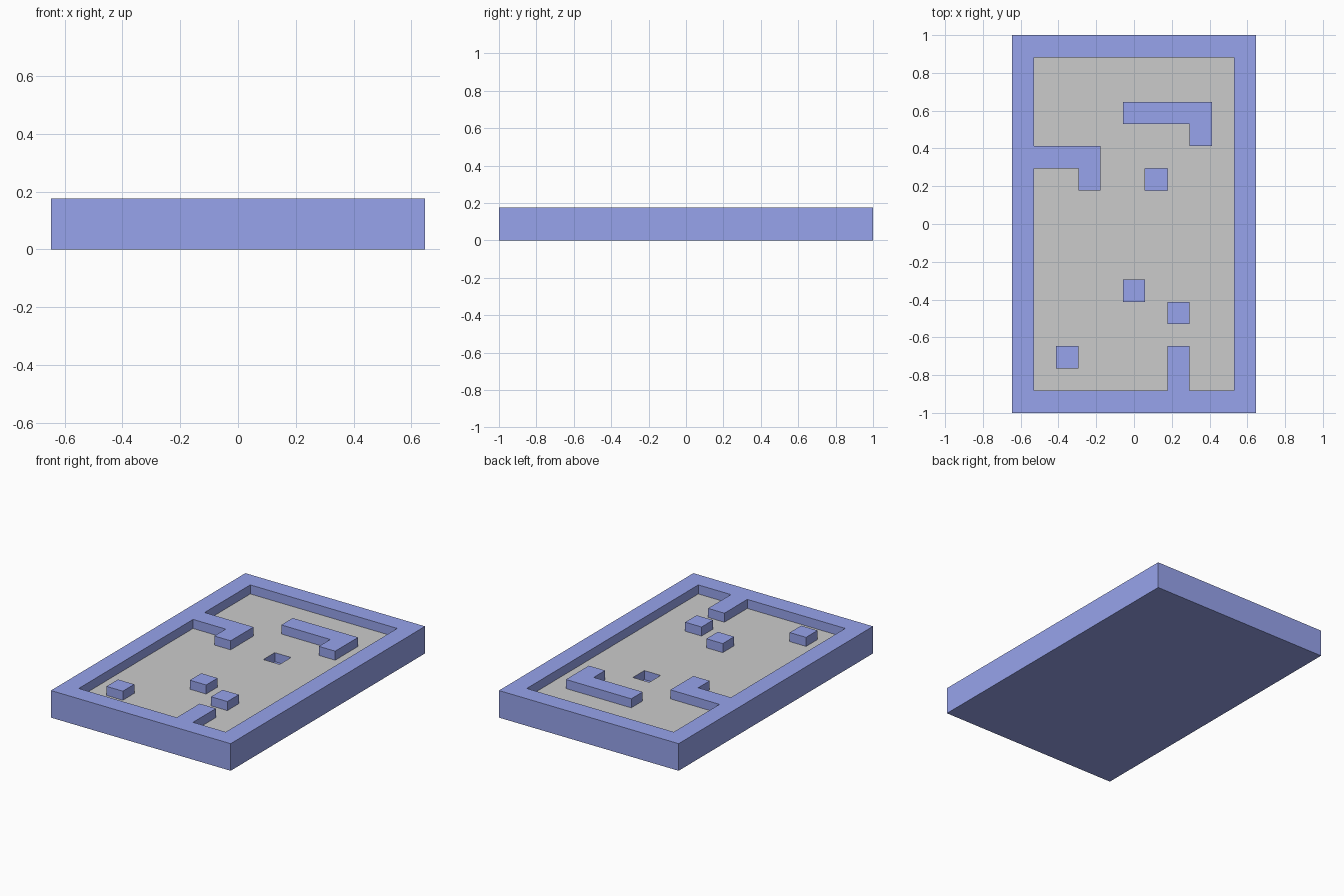
import bpy, bmesh

if "Cube" in bpy.data.objects:
    bpy.data.objects.remove(bpy.data.objects["Cube"])

U = 2 / 17                      # one grid cell
COLS, ROWS = 11, 17
WALL, FLOOR, PIT = 1.5 * U, U, 0.5 * U

# Layout as cell rectangles: column first/last, row first/last (row 0 at the front)
wall_rects = [
    (0, 10, 0, 0), (0, 10, 16, 16), (0, 0, 0, 16), (10, 10, 0, 16),  # outer rim
    (5, 8, 13, 13), (8, 8, 12, 12),      # free hook
    (1, 3, 11, 11), (3, 3, 10, 10),      # hook joined to the left rim
    (7, 7, 1, 2),                        # stub joined to the front rim
    (5, 5, 5, 5), (7, 7, 4, 4), (2, 2, 2, 2),  # single blocks
]
pit = (6, 10)

height = {(c, r): FLOOR for c in range(COLS) for r in range(ROWS)}
for c0, c1, r0, r1 in wall_rects:
    for c in range(c0, c1 + 1):
        for r in range(r0, r1 + 1):
            height[c, r] = WALL
height[pit] = PIT


def pos(c, r, z):
    return ((c - COLS / 2) * U, (r - ROWS / 2) * U, z)


def add_face(bm, *pts):
    bm.faces.new([bm.verts.new(pos(*p)) for p in pts])


def cell_top(bm, c, r, z):
    add_face(bm, (c, r, z), (c + 1, r, z), (c + 1, r + 1, z), (c, r + 1, z))


def finish(bm, name, material=None):
    bmesh.ops.remove_doubles(bm, verts=bm.verts[:], dist=1e-5)
    mesh = bpy.data.meshes.new(name)
    bm.to_mesh(mesh)
    bm.free()
    ob = bpy.data.objects.new(name, mesh)
    bpy.context.collection.objects.link(ob)
    if material:
        mesh.materials.append(material)


blue = bpy.data.materials.new("blue")
blue.diffuse_color = (0.31, 0.37, 0.84, 1)
blue.use_nodes = True
blue.node_tree.nodes["Principled BSDF"].inputs["Base Color"].default_value = blue.diffuse_color

# Grey floor, with openings for the walls and the pit
floor = bmesh.new()
# Blue tray: rim, raised walls, pit and outer sides
tray = bmesh.new()
for (c, r), z in height.items():
    cell_top(floor if z == FLOOR else tray, c, r, z)
    # Vertical sides down to each lower neighbour
    corners = [(c, r), (c + 1, r), (c + 1, r + 1), (c, r + 1)]
    for i, (dc, dr) in enumerate([(0, -1), (1, 0), (0, 1), (-1, 0)]):
        low = height.get((c + dc, r + dr), 0)
        if low < z:
            a, b = corners[i], corners[(i + 1) % 4]
            add_face(tray, (*a, low), (*b, low), (*b, z), (*a, z))

# Underside
add_face(tray, (0, 0, 0), (0, ROWS, 0), (COLS, ROWS, 0), (COLS, 0, 0))

finish(tray, "tray_and_walls", blue)
finish(floor, "floor")
